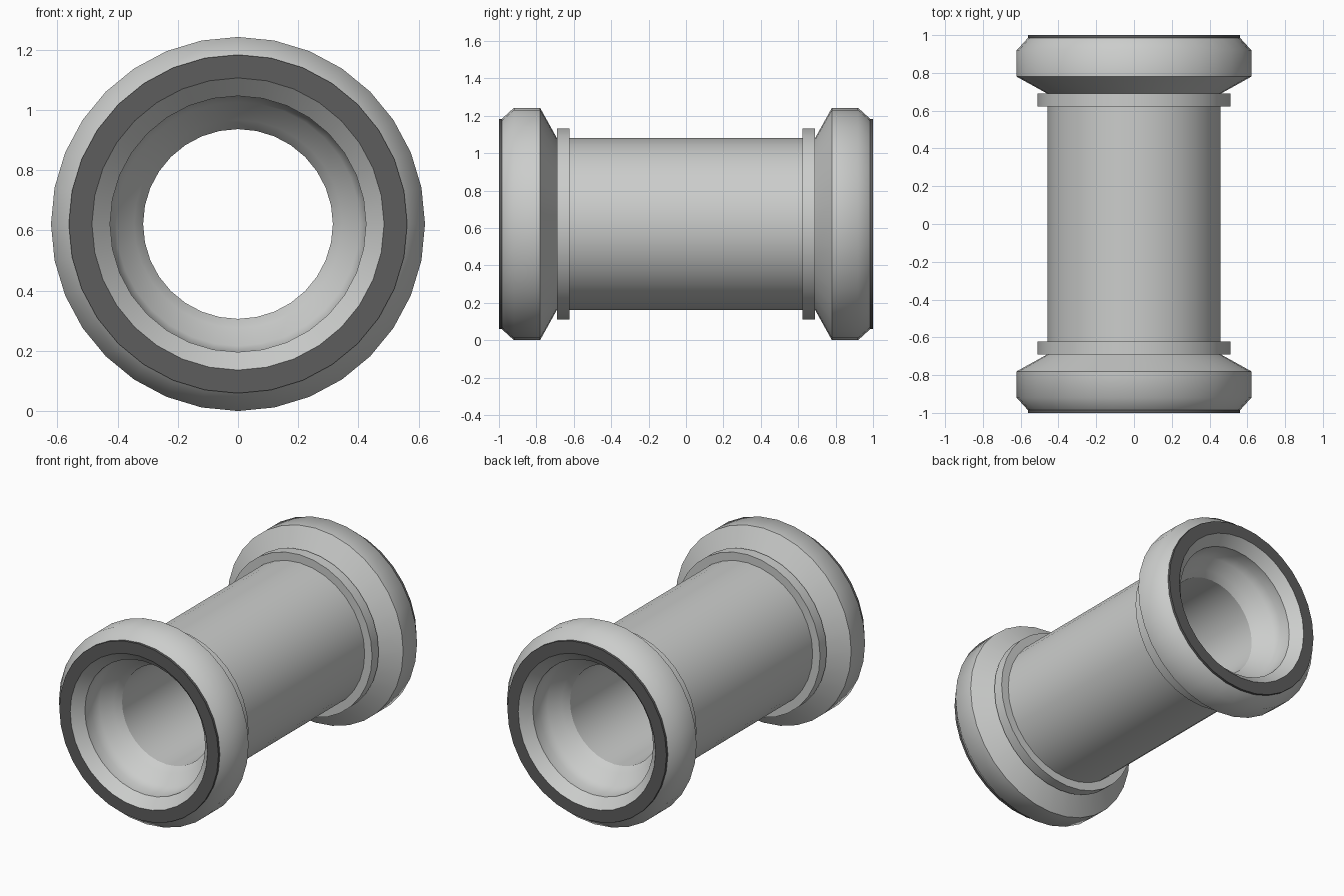
import bpy, bmesh, math

if "Cube" in bpy.data.objects:
    bpy.data.objects.remove(bpy.data.objects["Cube"])

SIDES = 32
AXIS_Z = 0.621


def material(name, rgb):
    m = bpy.data.materials.new(name)
    m.diffuse_color = (*rgb, 1.0)
    m.use_nodes = True
    m.node_tree.nodes["Principled BSDF"].inputs["Base Color"].default_value = m.diffuse_color
    return m


light_grey = material("light grey metal", (0.60, 0.61, 0.60))
dark_grey = material("dark grey rim", (0.11, 0.11, 0.11))


def lathe(name, profile, mat):
    """Spin (y, radius) points round the pipe axis; outer walls run towards +y."""
    bm = bmesh.new()
    rings = []
    for y, r in profile:
        angles = [2 * math.pi * j / SIDES for j in range(SIDES)]
        rings.append([bm.verts.new((r * math.cos(a), y, r * math.sin(a))) for a in angles])
    for a, b in zip(rings, rings[1:]):
        for j in range(SIDES):
            k = (j + 1) % SIDES
            bm.faces.new((a[j], b[j], b[k], a[k]))
    mesh = bpy.data.meshes.new(name)
    bm.to_mesh(mesh)
    bm.free()
    mesh.materials.append(mat)
    ob = bpy.data.objects.new(name, mesh)
    ob.location.z = AXIS_Z
    bpy.context.collection.objects.link(ob)
    bpy.ops.object.select_all(action='DESELECT')
    ob.select_set(True)
    bpy.context.view_layer.objects.active = ob
    bpy.ops.object.shade_smooth_by_angle(angle=math.radians(44))
    return ob


def both_ends(name, profile, mat):
    lathe("front_" + name, profile, mat)
    lathe("back_" + name, [(-y, r) for y, r in reversed(profile)], mat)


# Straight pipe between the sockets, and its bore
lathe("pipe_body", [(-0.69, 0.459), (0.69, 0.459)], light_grey)
lathe("pipe_bore", [(0.72, 0.315), (-0.72, 0.315)], light_grey)

# Flared socket: outside taper, belly and chamfer
both_ends("socket", [(-0.985, 0.562), (-0.92, 0.621), (-0.78, 0.621), (-0.69, 0.459)], light_grey)

# Inside of the socket: curved throat and seat, then the bevelled mouth
both_ends("socket_throat", [(-0.72, 0.315), (-0.765, 0.345), (-0.82, 0.405), (-0.87, 0.425),
                            (-0.938, 0.425)], light_grey)
both_ends("socket_mouth", [(-0.938, 0.425), (-1.0, 0.485)], light_grey)

# Dark rim around each mouth
both_ends("rim", [(-1.0, 0.485), (-1.0, 0.562), (-0.985, 0.562)], dark_grey)

# Raised collar behind each socket
both_ends("collar", [(-0.69, 0.459), (-0.69, 0.511), (-0.623, 0.511), (-0.623, 0.459)], light_grey)
